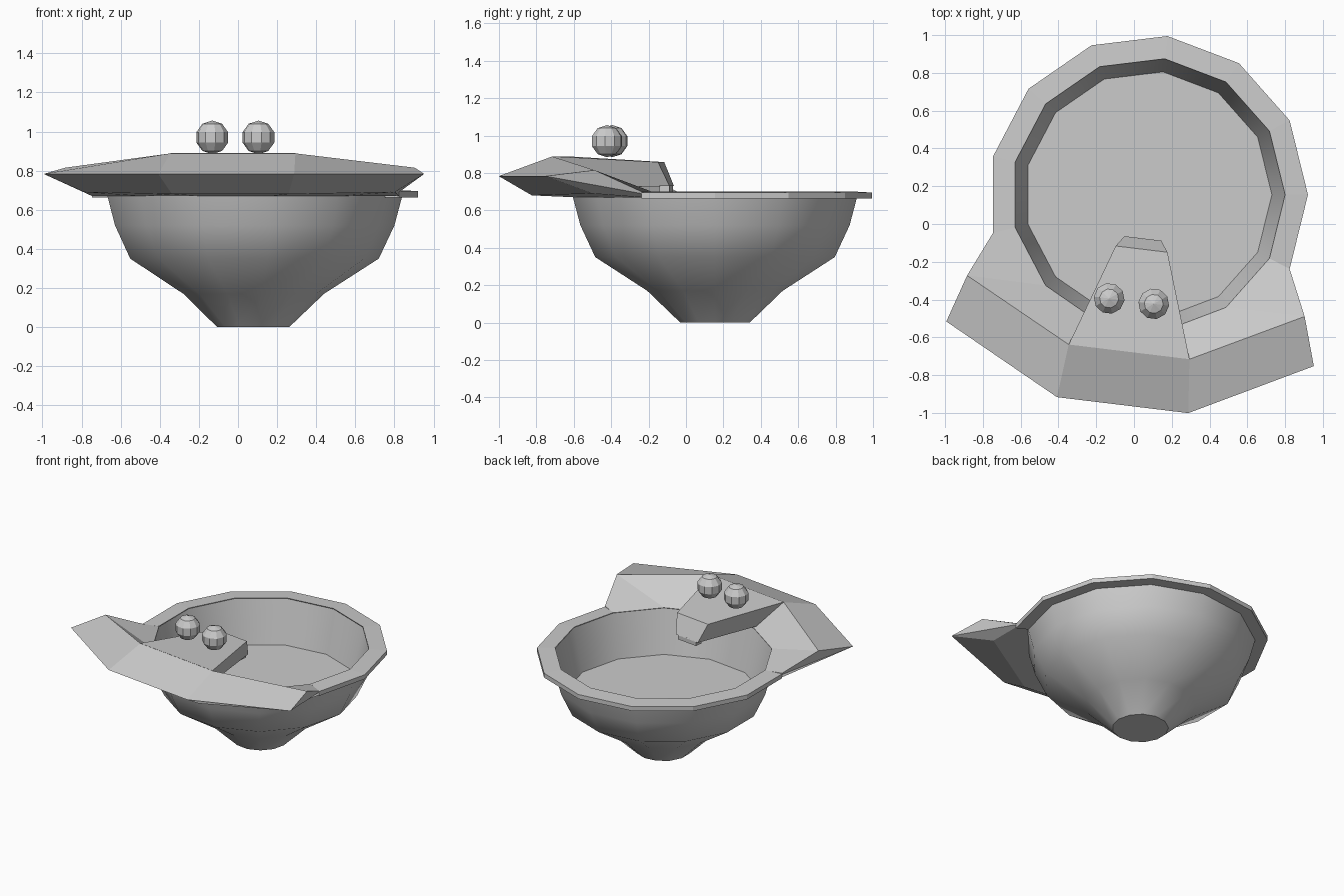
import bpy, bmesh, math
from mathutils import Vector

if "Cube" in bpy.data.objects:
    bpy.data.objects.remove(bpy.data.objects["Cube"])

CX, CY, N = 0.075, 0.155, 13
STEP = 2 * math.pi / N
AXIS = 3.5 * STEP          # the tap side faces -AXIS, midway along a basin side


def place(u, v, z):
    """u = sideways, v = outward from basin centre towards the tap side."""
    a = -AXIS
    return Vector((CX - u * math.sin(a) + v * math.cos(a),
                   CY + u * math.cos(a) + v * math.sin(a), z))


def mesh_object(name, verts, faces, smooth=None):
    bm = bmesh.new()
    vs = [bm.verts.new(v) for v in verts]
    for f in faces:
        bm.faces.new([vs[i] for i in f])
    bmesh.ops.remove_doubles(bm, verts=bm.verts, dist=0.0005)
    bmesh.ops.recalc_face_normals(bm, faces=bm.faces)
    me = bpy.data.meshes.new(name)
    bm.to_mesh(me)
    bm.free()
    ob = bpy.data.objects.new(name, me)
    bpy.context.collection.objects.link(ob)
    if smooth:
        bpy.ops.object.select_all(action='DESELECT')
        ob.select_set(True)
        bpy.context.view_layer.objects.active = ob
        bpy.ops.object.shade_smooth_by_angle(angle=math.radians(smooth))
    return ob


def revolve(name, profile, first, count, closed=False, smooth=None):
    """Sweep a (radius, z) profile over count sides, starting at side first."""
    verts, faces, m = [], [], len(profile)
    for k in range(first, first + count + 1):
        a = k * STEP
        verts += [Vector((CX + r * math.cos(a), CY + r * math.sin(a), z)) for r, z in profile]
    for k in range(count):
        for j in range(m if closed else m - 1):
            i = (j + 1) % m
            faces.append((k * m + j, k * m + i, (k + 1) * m + i, (k + 1) * m + j))
    if closed:
        faces += [tuple(range(m)), tuple(range(count * m, count * m + m))]
    else:  # flat caps at both profile ends
        faces += [tuple(k * m for k in range(count)),
                  tuple(k * m + m - 1 for k in range(count))]
    return mesh_object(name, verts, faces, smooth)


def mirrored_row(half):
    """Right-hand points, outermost first, completed with their mirror image."""
    return [place(*p) for p in half] + [place(-u, v, z) for u, v, z in reversed(half)]


def ring_points(r, z):
    return [(r * math.sin(k * STEP), r * math.cos(k * STEP), z) for k in (2.5, 1.5, 0.5)]


# Bowl: outer wall, lip, inner wall and floor
revolve("basin_bowl", [(0.187, 0), (0.365, 0.17), (0.645, 0.35), (0.725, 0.52),
                       (0.765, 0.67), (0.725, 0.698), (0.655, 0.39)], 0, N, smooth=40)

# Flat rim, left open on the tap side
revolve("basin_rim", [(0.725, 0.702), (0.846, 0.695), (0.846, 0.663), (0.755, 0.663)],
        -1, 8, closed=True)

# Raised ledge on the tap side, lofted through five rows
rows = [ring_points(0.725, 0.70),
        [(0.791, 0.30, 0.70), (0.90, 0.54, 0.815), (0.322, 0.838, 0.888)],
        [(0.791, 0.30, 0.69), (0.98, 0.795, 0.783), (0.35, 1.122, 0.783)],
        [(0.791, 0.30, 0.67), (0.80, 0.56, 0.69), (0.30, 0.95, 0.68)],
        ring_points(0.755, 0.67)]
verts = [p for row in rows for p in mirrored_row(row)]
faces = [(6 * r + i, 6 * r + i + 1, 6 * ((r + 1) % 5) + i + 1, 6 * ((r + 1) % 5) + i)
         for r in range(5) for i in range(5)]
faces += [tuple(6 * r + e for r in range(5)) for e in (0, 5)]
mesh_object("tap_ledge", verts, faces)

# Spout: tapering wedge from the ledge crest over the bowl
spout = [[(0.322, 0.838, 0.889)], [(0.138, 0.29, 0.858)],
         [(0.098, 0.233, 0.73)], [(0.20, 0.70, 0.72)]]
verts = [p for s in spout for p in mirrored_row(s)]
faces = [(2 * i, 2 * i + 1, 2 * ((i + 1) % 4) + 1, 2 * ((i + 1) % 4)) for i in range(4)]
faces += [(0, 2, 4, 6), (1, 3, 5, 7)]
mesh_object("spout", verts, faces)

# Nozzle under the spout tip
verts = [place(u, v, z) for z in (0.70, 0.735)
         for u, v in ((-0.08, 0.235), (0.08, 0.235), (0.08, 0.29), (-0.08, 0.29))]
mesh_object("spout_nozzle", verts, [(0, 1, 2, 3), (4, 5, 6, 7)] +
            [(i, (i + 1) % 4, (i + 1) % 4 + 4, i + 4) for i in range(4)])

# Two tap knobs
for side, name in ((-1, "left_knob"), (1, "right_knob")):
    bpy.ops.mesh.primitive_uv_sphere_add(segments=10, ring_count=5, radius=0.086,
                                         location=place(side * 0.119 - 0.02, 0.57, 0.97),
                                         rotation=(0, 0, -AXIS))
    bpy.context.object.name = name
